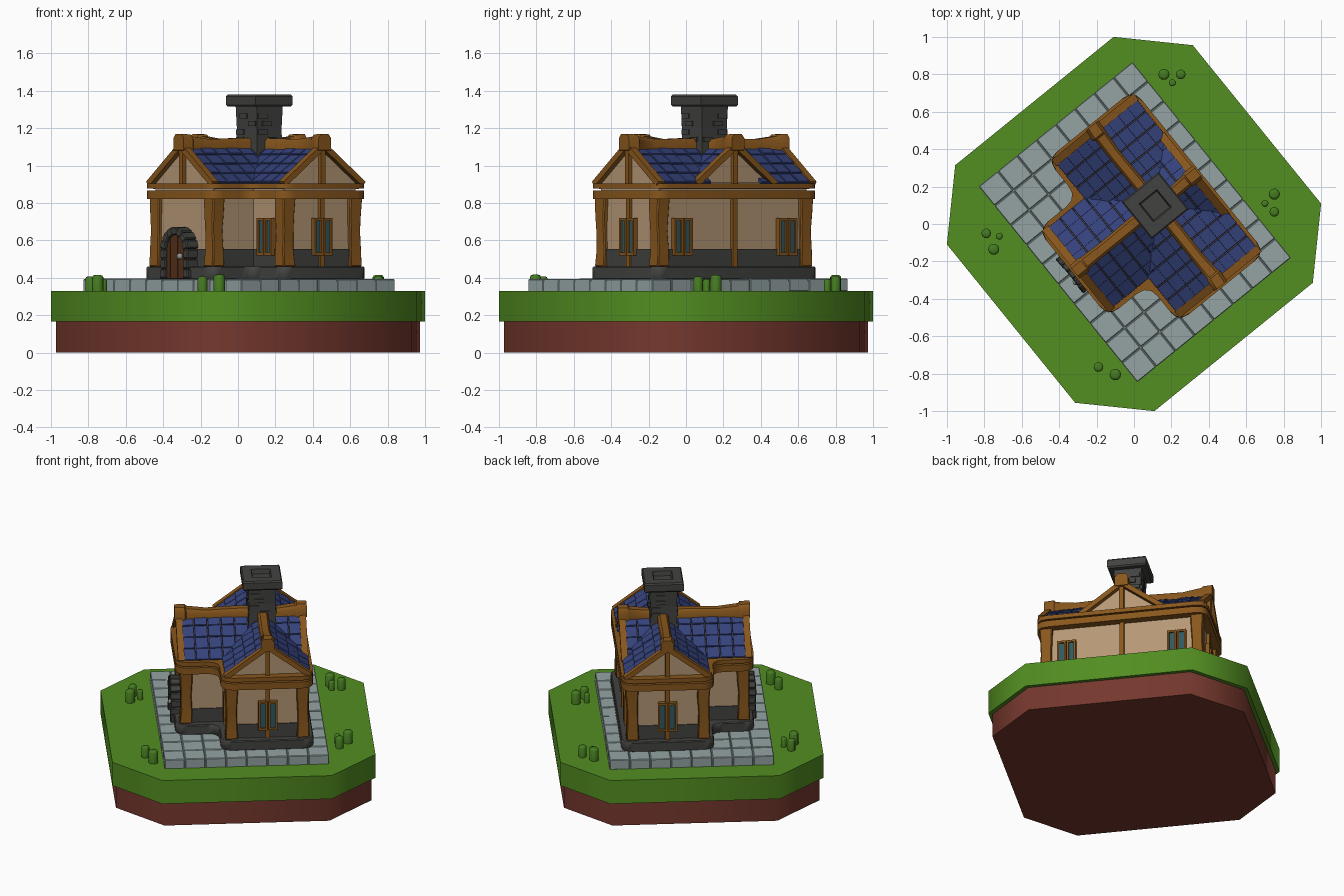
import bpy, bmesh, math, random
from mathutils import Matrix, Vector

if "Cube" in bpy.data.objects:
    bpy.data.objects.remove(bpy.data.objects["Cube"])

random.seed(4)
ROT = Matrix.Rotation(math.radians(39), 4, 'Z')   # the whole model is turned on its plot
DARK, WOOD, STONE = (.055, .055, .052, 1), (.25, .095, .012, 1), (.30, .37, .37, 1)
GRASS, DIRT, ROOF = (.085, .27, .015, 1), (.18, .04, .027, 1), (.035, .055, .2, 1)
PLASTER, GLASS, DOOR = (.46, .31, .18, 1), (.03, .10, .12, 1), (.09, .03, .01, 1)
mats = {}


def finish(name, bm, color, smooth=None, bevel=0):
    bmesh.ops.recalc_face_normals(bm, faces=bm.faces)
    me = bpy.data.meshes.new(name)
    bm.transform(ROT)
    bm.to_mesh(me)
    bm.free()
    ob = bpy.data.objects.new(name, me)
    bpy.context.collection.objects.link(ob)
    if color not in mats:
        mats[color] = bpy.data.materials.new(name + "_colour")
        mats[color].diffuse_color = color
    me.materials.append(mats[color])
    if bevel:
        m = ob.modifiers.new("soft_edges", 'BEVEL')
        m.width, m.segments = bevel, 1
    if smooth:
        bpy.ops.object.select_all(action='DESELECT')
        bpy.context.view_layer.objects.active = ob
        ob.select_set(True)
        bpy.ops.object.shade_smooth_by_angle(angle=math.radians(smooth))
    return ob


def box(bm, c, s, m=Matrix()):
    bmesh.ops.create_cube(bm, size=1, matrix=m @ Matrix.Translation(c) @ Matrix.Diagonal((*s, 1)))


def loft(bm, rings, close=False):
    """Skin a list of point rings; cap the ends, or join last to first."""
    vs = [[bm.verts.new(p) for p in r] for r in rings]
    n = len(vs[0])
    for a, b in zip(vs, vs[1:] + ([vs[0]] if close else [])):
        for i in range(n):
            bm.faces.new((a[i], a[(i + 1) % n], b[(i + 1) % n], b[i]))
    if not close:
        bm.faces.new(vs[0][::-1])
        bm.faces.new(vs[-1])


def lift(pts, z):
    return [(x, y, z) for x, y in pts]


def tee(d, r=0.0):
    """T-shaped house outline inset by d, with corners rounded by r."""
    a, b, c, w, l = -.42 + d, -.145 + d, .45 - d, .3 - d, .56 - d
    p = [Vector(q) for q in ((a, -w), (b, -w), (b, -l), (c, -l), (c, l), (b, l), (b, w), (a, w))]
    if not r:
        return p
    out = []
    for i, q in enumerate(p):
        e = q + (p[i - 1] - q).normalized() * r
        f = q + (p[(i + 1) % 8] - q).normalized() * r
        out += [e * (1 - t) ** 2 + q * 2 * t * (1 - t) + f * t * t for t in (0, .33, .67, 1)]
    return out


# plot: dirt and grass, chamfered squares
def octagon(h, k):
    return [(h, -k), (h, k), (k, h), (-k, h), (-h, k), (-h, -k), (-k, -h), (k, -h)]

for name, h, k, z0, z1, col in (("dirt_base", .822, .53, 0, .17, DIRT), ("grass", .846, .545, .165, .33, GRASS)):
    bm = bmesh.new()
    loft(bm, [lift(octagon(h, k), z0), lift(octagon(h, k), z1)])
    finish(name, bm, col, 50)

# paving slabs
bm = bmesh.new()
box(bm, (.01, .005, .355), (1.05, 1.34, .06))
for i in range(8):
    for j in range(10):
        box(bm, (-.52 + 1.06 * (i + .5) / 8, -.67 + .135 * (j + .5), .36 + random.uniform(-.003, .002)),
            (.129, .131, .07))
finish("paving", bm, STONE, bevel=.004)

# bushes
bm = bmesh.new()
for x, y, r in ((.16, .8, .03), (.25, .8, .026), (.205, .755, .019), (.75, .16, .03), (.7, .11, .019),
                (.75, .065, .026), (-.79, -.05, .026), (-.72, -.065, .019), (-.75, -.135, .03),
                (-.19, -.765, .026), (-.1, -.805, .031)):
    p, top = ROT.inverted() @ Vector((x, y, 0)), .355 + 2 * r
    loft(bm, [[(p.x + r * k * math.cos(t * math.pi / 5), p.y + r * k * math.sin(t * math.pi / 5), z)
               for t in range(10)] for k, z in ((1, .32), (1, top - r * .4), (.8, top - r * .1), (.45, top))])
finish("bushes", bm, (.06, .2, .015, 1), 60)

# foundation, stone course and plaster walls
for name, d, r, z0, z1, col in (("plinth", 0, .07, .39, .46, DARK), ("stone_course", .045, 0, .44, .555, DARK),
                                ("walls", .052, 0, .5, .9, PLASTER)):
    bm = bmesh.new()
    loft(bm, [lift(tee(d, r), z0), lift(tee(d, r), z1)])
    finish(name, bm, col, 40 if r else None, .006 if r else 0)

# eave beams run all round the house
for name, z0, z1, d in (("lower_eave_beam", .82, .866, .085), ("upper_eave_beam", .876, .905, .075)):
    bm = bmesh.new()
    o, i = tee(0, .08), tee(d, .04)
    loft(bm, [lift(o, z0), lift(o, z1), lift(i, z1), lift(i, z0)], close=True)
    finish(name, bm, WOOD, 40)

# corner posts with a slight waist
bm = bmesh.new()
for k, c in enumerate(tee(.068)):
    if k in (1, 6):
        continue
    rings = []
    for z, s in ((.46, .041), (.55, .037), (.65, .035), (.74, .039), (.83, .042)):
        x, y = c.x + random.uniform(-.003, .003), c.y + random.uniform(-.003, .003)
        rings.append([(x - s, y - s, z), (x + s, y - s, z), (x + s, y + s, z), (x - s, y + s, z)])
    loft(bm, rings)
finish("corner_posts", bm, WOOD, 40, .006)

# roof frames: local x runs along the ridge, local y across it
RIDGE, HW, Z0, ZR = .155, .265, .905, 1.105
ANG = math.atan2(ZR - Z0, HW)
LEN = math.hypot(ZR - Z0, HW)
MAIN = Matrix.Translation((RIDGE, 0, 0)) @ Matrix.Rotation(math.pi / 2, 4, 'Z')
WING = Matrix()
ROOFS = ((MAIN, -.515, .515, 0), (WING, -.375, .405, RIDGE))
gable, tiles, timber, ridge = [bmesh.new() for _ in range(4)]
for M, t0, t1, cross in ROOFS:
    # plaster gable core
    loft(gable, [[M @ Vector(p) for p in ((t, -HW, Z0 - .03), (t, HW, Z0 - .03), (t, HW, Z0 - .01),
                 (t, 0, ZR - .01), (t, -HW, Z0 - .01))] for t in (t0 + .005, t1 - .005)])
    # overlapping tiles, leaving out those buried under the crossing roof
    n = round((t1 - t0) / .085)
    w = (t1 - t0) / n
    for sg in (-1, 1):
        for row in range(4):
            s = LEN * (row + .5) / 4
            for i in range(n):
                t, y = t0 + w * (i + .5), HW - s * math.cos(ANG)
                if abs(t - cross) + .07 < y:
                    continue
                R = M @ Matrix.Translation((t, sg * y, Z0 + s * math.sin(ANG))) @ \
                    Matrix.Rotation(-sg * (ANG - .09), 4, 'X')
                box(tiles, (0, 0, random.uniform(-.002, .003)), (w - .003, LEN / 4 * 1.12, .018), R)
    # barge boards and king posts at both gable ends
    for t, out in ((t0, -1), (t1, 1)):
        for sg in (-1, 1):
            R = M @ Matrix.Translation((t + out * .008, sg * HW / 2, (Z0 + ZR) / 2 + .002)) @ \
                Matrix.Rotation(-sg * ANG, 4, 'X')
            box(timber, (0, 0, 0), (.042, LEN + .02, .032), R)
        box(timber, (t + out * .004, 0, .99), (.03, .03, .2), M)
    # sagging ridge beam with heavier ends
    a, b = t0 - .035, t1 + .035
    rings = []
    for t, z, s in ((a, 1.125, .043), (a + .065, 1.122, .045), (a + .075, 1.118, .038), (a + .2, 1.107, .034),
                    ((a + b) / 2, 1.112, .036), (b - .2, 1.107, .034), (b - .075, 1.118, .038),
                    (b - .065, 1.122, .045), (b, 1.125, .043)):
        y = random.uniform(-.004, .004)
        rings.append([M @ Vector((t, y + s * p, z + s * q)) for p, q in
                      ((-1, -1), (1, -1), (1, .5), (.6, 1), (-.6, 1), (-1, .5))])
    loft(ridge, rings)
# wall studs below three gables
for c in ((RIDGE, -.512), (RIDGE, .512), (.402, 0)):
    box(timber, (*c, .64), (.03, .03, .37))
finish("gable_walls", gable, PLASTER)
finish("roof_tiles", tiles, ROOF, bevel=.003)
finish("gable_timbers", timber, WOOD)
finish("ridge_beams", ridge, WOOD, 40)

# windows: local +y points out of the wall
frames, panes = bmesh.new(), bmesh.new()
for u, v, deg in ((RIDGE, -.508, 180), (RIDGE, .508, 0), (.398, -.36, -90), (.398, .36, -90),
                  (-.093, -.37, 90), (-.093, .37, 90)):
    W = Matrix.Translation((u, v, .62)) @ Matrix.Rotation(math.radians(deg), 4, 'Z')
    for sg in (-1, 1):
        box(panes, (sg * .031, .008, 0), (.045, .02, .18), W)
        for x in (.009, .055):
            box(frames, (sg * x, .012, 0), (.013, .034, .2), W)
        for z in (-.093, .093):
            box(frames, (sg * .032, .012, z), (.058, .034, .014), W)
finish("window_frames", frames, WOOD)
finish("window_panes", panes, GLASS)

# door: planks, stone arch and knob
bm = bmesh.new()
for i in range(5):
    y = (i - 2) * .032
    top = .555 + math.sqrt(.085 ** 2 - y * y)
    box(bm, (-.40, y, (.395 + top) / 2), (.055, .030, top - .395))
finish("door", bm, DOOR)
bm = bmesh.new()
for sg in (-1, 1):
    for i in range(3):
        box(bm, (-.405, sg * .096, .422 + i * .053), (.075 + random.uniform(-.006, .006), .044, .050))
for i in range(7):
    R = Matrix.Translation((-.405, 0, .555)) @ Matrix.Rotation(math.pi * ((i + .5) / 7 - .5), 4, 'X')
    box(bm, (0, 0, .095), (.075 + random.uniform(-.006, .006), .045, .044), R)
finish("door_arch", bm, DARK, bevel=.006)
bm = bmesh.new()
bmesh.ops.create_icosphere(bm, subdivisions=2, radius=.017, matrix=Matrix.Translation((-.437, -.045, .515)))
finish("door_knob", bm, (.3, .3, .3, 1), 60)

# chimney: shaft, raised bricks and a hollow cap
C = Matrix.Translation((.15, .005, 0))
def square(h, z):
    return [C @ Vector((x * h, y * h, z)) for x, y in ((-1, -1), (1, -1), (1, 1), (-1, 1))]

bm = bmesh.new()
loft(bm, [square(.088, 1.03), square(.085, 1.2), square(.09, 1.33)])
for f in range(4):
    R = C @ Matrix.Rotation(f * math.pi / 2, 4, 'Z')
    for z in (1.14, 1.18, 1.225, 1.265):
        box(bm, (random.choice((-.05, -.02, .02, .05)), .086, z), (.06, .016, .026), R)
finish("chimney_shaft", bm, DARK)
bm = bmesh.new()
loft(bm, [square(.12, 1.315), square(.127, 1.325), square(.127, 1.37), square(.12, 1.38),
          square(.062, 1.38), square(.055, 1.35)])
finish("chimney_cap", bm, DARK)

for m in bpy.data.materials:
    if m.users and not m.is_grease_pencil:
        m.use_nodes = True
        m.node_tree.nodes["Principled BSDF"].inputs["Base Color"].default_value = m.diffuse_color
